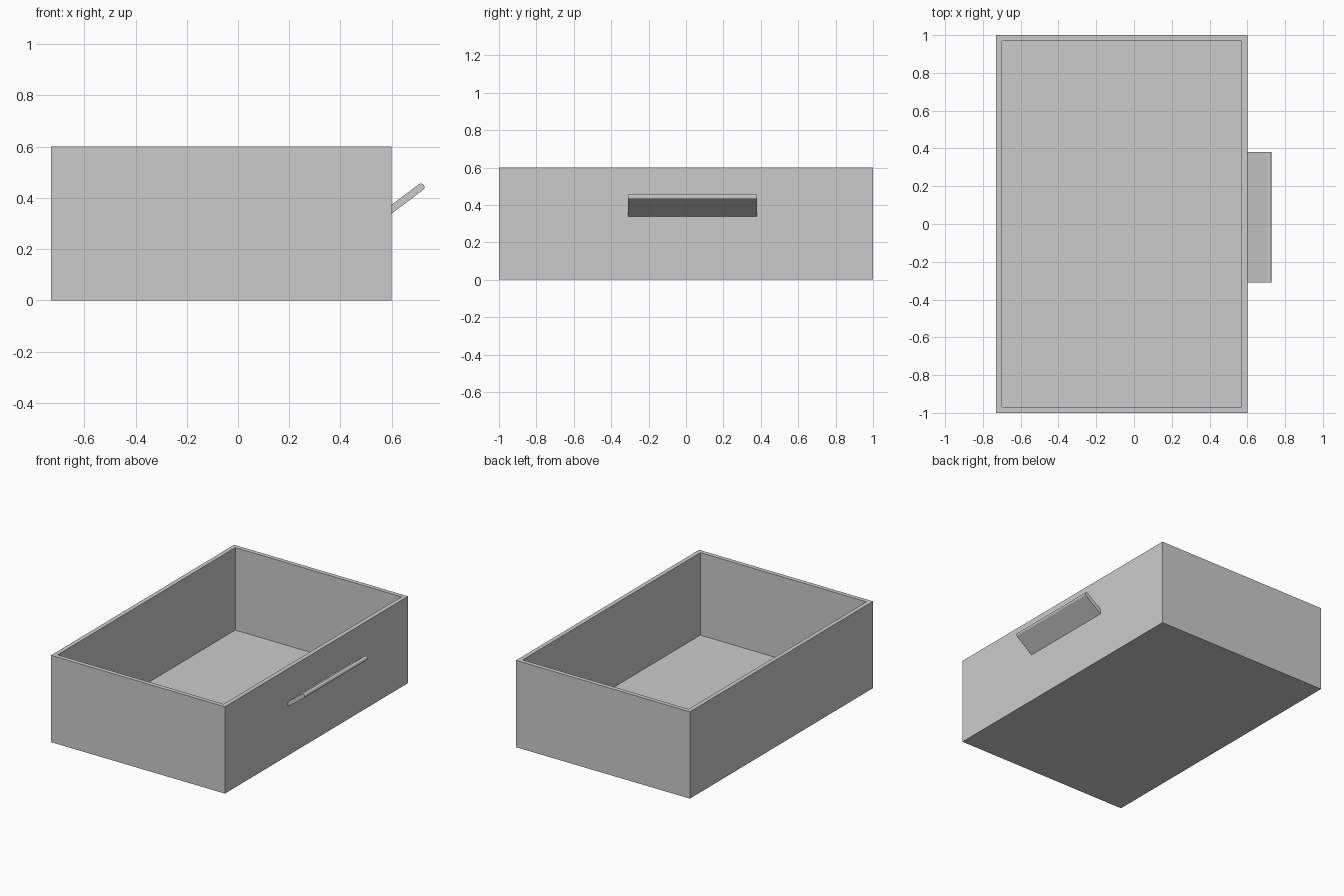
import bpy
import bmesh
import math

cube = bpy.data.objects.get("Cube")
if cube:
    bpy.data.objects.remove(cube, do_unlink=True)

grey = bpy.data.materials.new("plain grey")
grey.use_nodes = True
colour = (0.6, 0.6, 0.6, 1)
grey.diffuse_color = colour
grey.node_tree.nodes["Principled BSDF"].inputs["Base Color"].default_value = colour


def finish(name, bm):
    bmesh.ops.recalc_face_normals(bm, faces=bm.faces[:])
    mesh = bpy.data.meshes.new(name)
    bm.to_mesh(mesh)
    bm.free()
    mesh.materials.append(grey)
    obj = bpy.data.objects.new(name, mesh)
    bpy.context.collection.objects.link(obj)
    return obj


LEFT, RIGHT, HALF_DEPTH, HEIGHT, WALL = -0.73, 0.6, 1.0, 0.6, 0.03

# Open tray: a block whose top is inset to the rim, then pushed down to the floor
bm = bmesh.new()
bmesh.ops.create_cube(bm, size=1)
for v in bm.verts:
    v.co.x = RIGHT if v.co.x > 0 else LEFT
    v.co.y = HALF_DEPTH if v.co.y > 0 else -HALF_DEPTH
    v.co.z = HEIGHT if v.co.z > 0 else 0
bm.normal_update()
top = max(bm.faces, key=lambda f: f.calc_center_median().z)
bmesh.ops.inset_region(bm, faces=[top], thickness=WALL, use_even_offset=True)
inner = bmesh.ops.extrude_face_region(bm, geom=[top])
bmesh.ops.translate(bm, vec=(0, 0, WALL - HEIGHT),
                    verts=[g for g in inner["geom"] if isinstance(g, bmesh.types.BMVert)])
if top.is_valid:
    bmesh.ops.delete(bm, geom=[top], context='FACES_ONLY')
finish("drawer_box", bm)

# Slanted pull handle: flat plate profile with a rounded tip, extruded along y
slope = math.radians(37)
radius, tip_x, tip_z = 0.014, 0.714, 0.442
root_x = RIGHT - 0.005
profile = []
for i in range(7):
    a = slope - math.pi / 2 + math.pi * i / 6
    profile.append((tip_x + radius * math.cos(a), tip_z + radius * math.sin(a)))
for x, z in (profile[-1], profile[0]):
    profile.append((root_x, z - (x - root_x) * math.tan(slope)))

bm = bmesh.new()
end = bm.faces.new([bm.verts.new((x, -0.31, z)) for x, z in profile])
plate = bmesh.ops.extrude_face_region(bm, geom=[end])
bmesh.ops.translate(bm, vec=(0, 0.69, 0),
                    verts=[g for g in plate["geom"] if isinstance(g, bmesh.types.BMVert)])
finish("pull_handle", bm)
